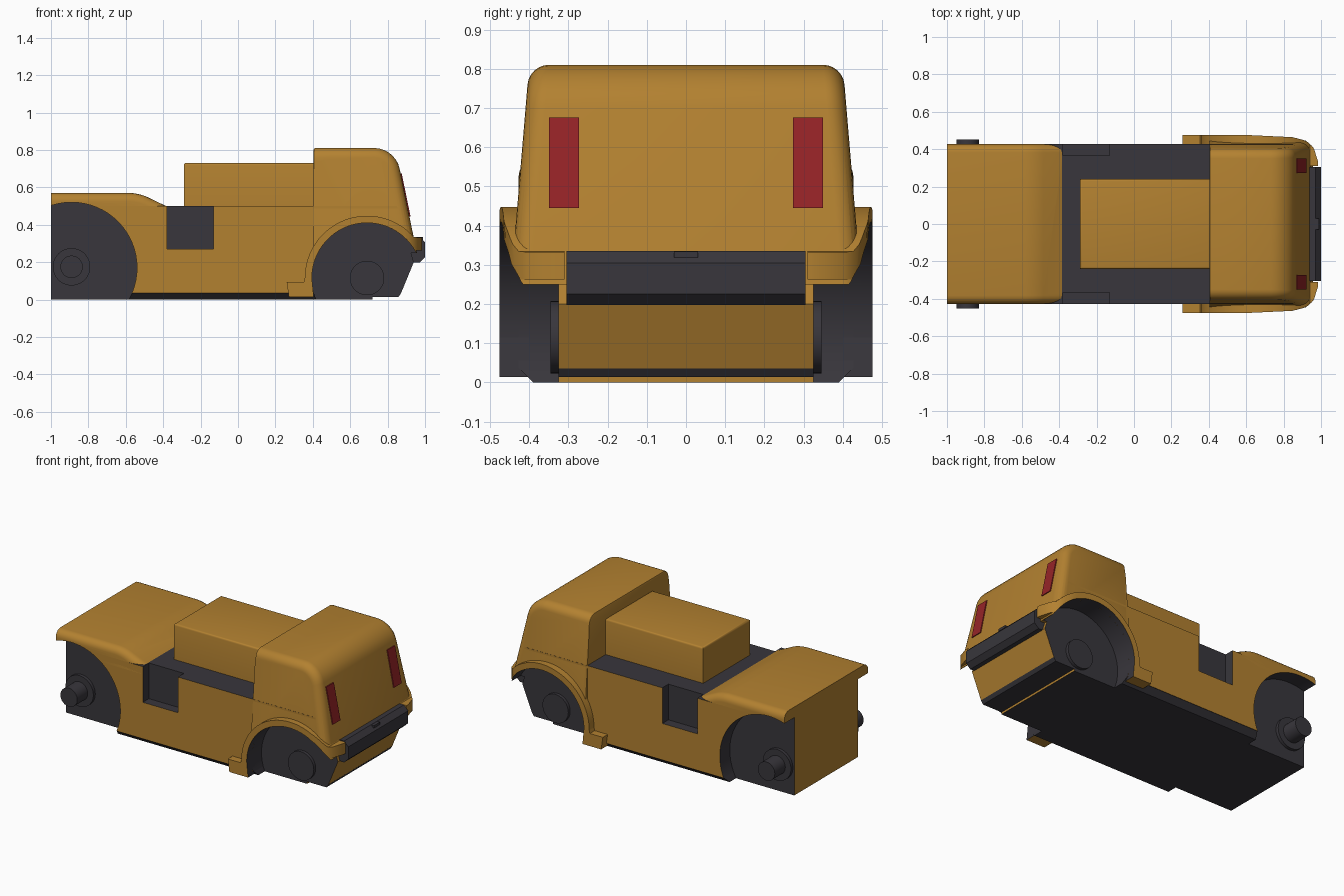
import bpy, bmesh, math

old = bpy.data.objects.get("Cube")
if old:
    bpy.data.objects.remove(old)


def material(name, rgb):
    m = bpy.data.materials.new(name)
    m.use_nodes = True
    m.diffuse_color = (*rgb, 1)
    m.node_tree.nodes["Principled BSDF"].inputs["Base Color"].default_value = (*rgb, 1)
    return m


OCHRE = material("ochre_paint", (0.45, 0.22, 0.03))
DARK = material("charcoal", (0.04, 0.037, 0.045))
RED = material("red_lamp", (0.30, 0.017, 0.02))


def finish(name, bm, mats):
    bmesh.ops.recalc_face_normals(bm, faces=bm.faces)
    me = bpy.data.meshes.new(name)
    bm.to_mesh(me)
    bm.free()
    for m in mats:
        me.materials.append(m)
    ob = bpy.data.objects.new(name, me)
    bpy.context.collection.objects.link(ob)
    return ob


def prism_bm(pts, y0, y1):
    """Side profile (x, z) extruded from y0 to y1; each may depend on z."""
    at = lambda y, z: y(z) if callable(y) else y
    bm = bmesh.new()
    a = [bm.verts.new((x, at(y0, z), z)) for x, z in pts]
    b = [bm.verts.new((x, at(y1, z), z)) for x, z in pts]
    bm.faces.new(a)
    bm.faces.new(b[::-1])
    for i in range(len(pts)):
        j = (i + 1) % len(pts)
        bm.faces.new((a[i], b[i], b[j], a[j]))
    return bm


def prism(name, pts, y0, y1, *mats):
    return finish(name, prism_bm(pts, y0, y1), mats)


def rect(x0, x1, z0, z1):
    return [(x0, z0), (x1, z0), (x1, z1), (x0, z1)]


def circle(cx, cz, r, n=64):
    return [(cx + r * math.cos(math.tau * i / n), cz + r * math.sin(math.tau * i / n))
            for i in range(n)]


def bevel(bm, test, width, segments):
    edges = [e for e in bm.edges if test(*[v.co for v in e.verts])]
    bmesh.ops.bevel(bm, geom=edges, offset=width, segments=segments,
                    profile=0.5, affect='EDGES')


def activate(ob):
    bpy.ops.object.select_all(action='DESELECT')
    ob.select_set(True)
    bpy.context.view_layer.objects.active = ob


def smooth(ob):
    activate(ob)
    bpy.ops.object.shade_smooth_by_angle(angle=math.radians(32))


def cut(ob, cutters):
    activate(ob)
    for c in cutters:
        mod = ob.modifiers.new("cut", 'BOOLEAN')
        mod.object = c
        mod.operation = 'DIFFERENCE'
        mod.solver = 'EXACT'
        mod.material_mode = 'TRANSFER'
        bpy.ops.object.modifier_apply(modifier=mod.name)


FRONT, REAR = (-0.89, 0.17), (0.69, 0.115)
HALF, WELL = 0.427, 0.325

# Cutters for wheel wells and side steps
front_wells, rear_wells, steps = [], [], []
for s in (-1, 1):
    front_wells.append(prism("front_well_cutter", circle(*FRONT, 0.35), s * WELL, s * 0.6, DARK))
    rear_wells.append(prism("rear_well_cutter", circle(*REAR, 0.295), s * WELL, s * 0.6, DARK))
    steps.append(prism("step_cutter", rect(-0.38, -0.13, 0.27, 0.65), s * 0.365, s * 0.6, DARK))
cutters = front_wells + rear_wells + steps

# Hull with dark deck
hull = prism("hull", [(-1, 0.035), (-1, 0.5), (0.85, 0.5), (0.94, 0.2), (0.872, 0.035)],
             -HALF, HALF, OCHRE, DARK)
for f in hull.data.polygons:
    f.material_index = int(abs(f.normal.z) > 0.9)
cut(hull, cutters)
smooth(hull)

# Hood with rounded sides and a sloping back
bm = prism_bm([(-1, 0.45), (-1, 0.57), (-0.53, 0.57), (-0.281, 0.45)], -HALF, HALF)
bevel(bm, lambda p, q: p.x == q.x and p.z > 0.5 and p.x > -0.9, 0.05, 4)
bevel(bm, lambda p, q: p.y * q.y > 0 and p.x != q.x and max(p.z, q.z) > 0.46, 0.045, 5)
hood = finish("hood", bm, [OCHRE, DARK])
cut(hood, front_wells + steps)
smooth(hood)

# Floor pan, dark with painted ends
taper = lambda z: 0.39 + z
floor = prism("floor_pan", rect(-1, 0.72, 0, 0.036), lambda z: -taper(z), taper, DARK, OCHRE)
for f in floor.data.polygons:
    f.material_index = int(abs(f.normal.x) > 0.9)
cut(floor, front_wells + rear_wells)
prism("rear_floor", [(0.7, 0.014), (0.858, 0.014), (0.873, 0.036), (0.7, 0.036)],
      -WELL, WELL, DARK)

# Rear body, tapering upward with rounded edges
def back_x(z):
    return 0.86 + (0.72 - z) * 0.205


side = lambda z: 0.447 - (z - 0.25) * 0.084
bm = prism_bm([(0.405, 0.25), (0.405, 0.81), (back_x(0.81), 0.81), (back_x(0.25), 0.25)],
              lambda z: -side(z), side)
bevel(bm, lambda p, q: p.x == q.x and p.z > 0.8 and p.x > 0.6, 0.11, 7)
bevel(bm, lambda p, q: p.y * q.y > 0 and max(p.x, q.x) > 0.41 and max(p.z, q.z) > 0.26,
      0.05, 6)
bevel(bm, lambda p, q: max(p.x, q.x) < 0.406 and min(p.z, q.z) > 0.7, 0.008, 2)
rear_body = finish("rear_body", bm, [OCHRE, DARK])
cut(rear_body, rear_wells)
smooth(rear_body)

# Centre box on the deck
bm = prism_bm(rect(-0.29, 0.41, 0.49, 0.73), -0.24, 0.24)
bevel(bm, lambda p, q: min(p.z, q.z) > 0.7, 0.012, 3)
smooth(finish("centre_box", bm, [OCHRE]))


# Rear fender flares wrapping round to the bumper
PLAN = [(0.2, 0.476), (0.6, 0.476), (0.85, 0.464), (0.92, 0.445), (0.96, 0.41), (0.985, 0.33)]


def plan_y(x):
    for (xa, ya), (xb, yb) in zip(PLAN, PLAN[1:]):
        if x <= xb:
            return ya + (yb - ya) * (x - xa) / (xb - xa)
    return PLAN[-1][1]


def arc(r, deg):
    a = math.radians(deg)
    return REAR[0] + r * math.cos(a), REAR[1] + r * math.sin(a)


stations = []
for i in range(33):
    t = i / 32
    stations.append((arc(0.333, 180 - 139 * t), arc(0.295, 180 - 150 * t)))
stations += [((x, 0.333), (x, 0.262)) for x in (0.962, 0.975, 0.985)]

for s, label in ((1, "left"), (-1, "right")):
    bm = bmesh.new()
    rings = []
    for o, n in stations:
        rings.append([bm.verts.new((x, s * y, z)) for x, z, y in
                      ((*o, 0.31), (*o, plan_y(o[0])), (*n, plan_y(n[0])), (*n, 0.31))])
    for k, (a, b) in enumerate(zip(rings, rings[1:])):
        for i in range(4):
            j = (i + 1) % 4
            f = bm.faces.new((a[i], a[j], b[j], b[i]))
            f.material_index = int(i == 2 and k < 32)
    bm.faces.new(rings[0])
    bm.faces.new(rings[-1][::-1])
    smooth(finish(label + "_rear_flare", bm, [OCHRE, DARK]))
    foot = prism(label + "_flare_foot", [(0.26, 0.095), (0.272, 0.014), (0.405, 0.014),
                 (0.395, 0.115), (0.357, 0.115), (0.352, 0.095)],
                 s * 0.40, s * 0.476, OCHRE, DARK)
    for f in foot.data.polygons:
        f.material_index = int(f.normal.x > 0.9)

    # Wheel hubs and front axle stubs
    smooth(prism(label + "_rear_hub", circle(*REAR, 0.092, 40), s * 0.31, s * 0.345, DARK))
    smooth(prism(label + "_front_hub", circle(-0.89, 0.175, 0.1, 40), s * 0.31, s * 0.345, DARK))
    smooth(prism(label + "_axle_stub", circle(-0.89, 0.175, 0.06, 32), s * 0.31, s * 0.452, DARK))

    # Tail lamps as thin plates on the sloping back
    z0, z1, d = 0.445, 0.675, 0.006
    prism(label + "_tail_lamp", [(back_x(z0) - 0.002, z0), (back_x(z0) + d, z0),
          (back_x(z1) + d, z1), (back_x(z1) - 0.002, z1)], s * 0.273, s * 0.35, RED)

# Rear bumper with a small catch
prism("rear_bumper", [(0.92, 0.2), (0.97, 0.197), (1, 0.225), (1, 0.305), (0.97, 0.335),
                      (0.92, 0.335)], -0.305, 0.305, DARK)
prism("bumper_catch", rect(0.96, 0.99, 0.318, 0.334), -0.03, 0.03, DARK)

for c in cutters:
    bpy.data.objects.remove(c)
